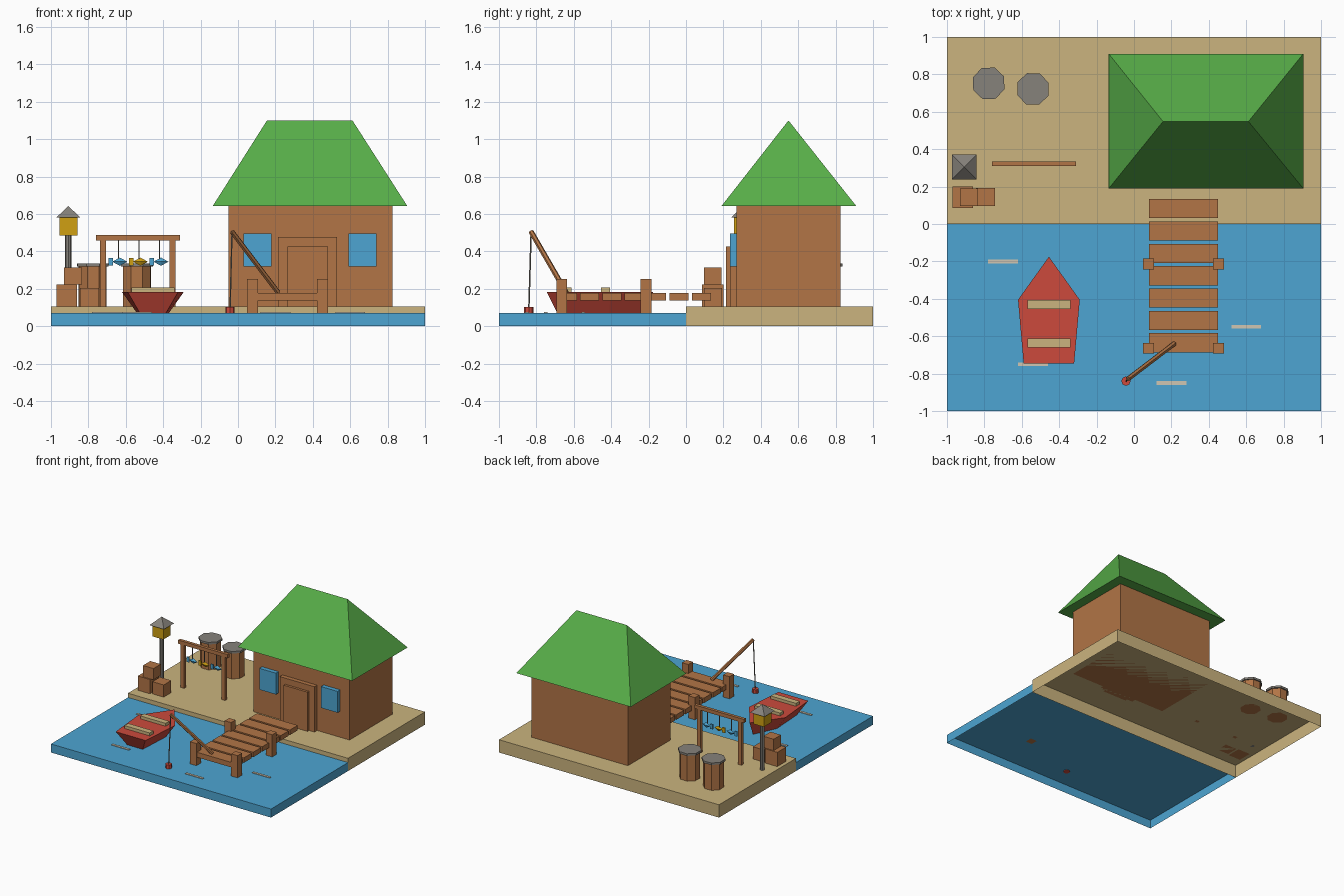
import bpy, bmesh, math
from mathutils import Vector

if "Cube" in bpy.data.objects:
    bpy.data.objects.remove(bpy.data.objects["Cube"], do_unlink=True)


def srgb(*rgb):
    return tuple((c / 255 / 12.92) if c < 11 else ((c / 255 + 0.055) / 1.055) ** 2.4 for c in rgb) + (1.0,)


def material(name, *rgb):
    m = bpy.data.materials.new(name)
    m.use_nodes = True
    m.diffuse_color = srgb(*rgb)
    bsdf = m.node_tree.nodes["Principled BSDF"]
    bsdf.inputs["Base Color"].default_value = srgb(*rgb)
    bsdf.inputs["Roughness"].default_value = 0.9
    return m


sand = material("sand", 203, 180, 126)
water = material("water_blue", 77, 165, 210)
wood = material("wood_brown", 178, 117, 70)
green = material("roof_green", 87, 173, 72)
red = material("boat_red", 204, 74, 60)
yellow = material("lamp_yellow", 208, 160, 18)
grey = material("metal_grey", 134, 130, 123)
foam = material("foam_beige", 208, 198, 178)


def finish(name, bm, mat):
    bmesh.ops.recalc_face_normals(bm, faces=bm.faces)
    mesh = bpy.data.meshes.new(name)
    bm.to_mesh(mesh)
    bm.free()
    mesh.materials.append(mat)
    obj = bpy.data.objects.new(name, mesh)
    bpy.context.collection.objects.link(obj)
    return obj


def box(name, x, y, z, mat, open_bottom=False):
    """Box from (low, high) ranges on each axis."""
    bm = bmesh.new()
    bmesh.ops.create_cube(bm, size=1)
    for v in bm.verts:
        v.co = [r[0] + (c + 0.5) * (r[1] - r[0]) for c, r in zip(v.co, (x, y, z))]
    if open_bottom:
        bm.normal_update()
        bmesh.ops.delete(bm, geom=[f for f in bm.faces if f.normal.z < -0.5], context='FACES')
        # keep outward normals on the open shell
        mesh = finish(name, bm, mat)
        return mesh
    return finish(name, bm, mat)


def rod(name, a, b, radius, sides, mat, end_radius=None, turn=0.0):
    """Prism or cone running from point a to point b."""
    a, b = Vector(a), Vector(b)
    bm = bmesh.new()
    bmesh.ops.create_cone(bm, cap_ends=True, segments=sides, radius1=radius,
                          radius2=radius if end_radius is None else end_radius,
                          depth=(b - a).length)
    spin = Vector((0, 0, 1)).rotation_difference(b - a).to_matrix()
    for v in bm.verts:
        c, s = math.cos(turn), math.sin(turn)
        p = Vector((v.co.x * c - v.co.y * s, v.co.x * s + v.co.y * c, v.co.z))
        v.co = spin @ p + (a + b) / 2
    return finish(name, bm, mat)


def loft(name, low, low_z, high, high_z, mat):
    """Solid between two outlines with matching point counts."""
    bm = bmesh.new()
    lo = [bm.verts.new((x, y, low_z)) for x, y in low]
    hi = [bm.verts.new((x, y, high_z)) for x, y in high]
    bm.faces.new(lo)
    bm.faces.new(hi)
    for i in range(len(lo)):
        j = (i + 1) % len(lo)
        bm.faces.new((lo[i], lo[j], hi[j], hi[i]))
    return finish(name, bm, mat)


# Ground: open-bottomed shore and water slabs
box("shore", (-1, 1), (0, 1), (0, 0.105), sand, True)
box("water", (-1, 1), (-1, 0), (0, 0.07), water, True)
for i, (x, y) in enumerate([(-0.7, -0.2), (-0.54, -0.75), (0.6, -0.55), (0.2, -0.85)]):
    box(f"ripple_{i}", (x - 0.08, x + 0.08), (y - 0.01, y + 0.01), (0.07, 0.075), foam)

# House
box("house_walls", (-0.05, 0.825), (0.27, 0.825), (0.105, 0.645), wood)
bm = bmesh.new()
eaves = [bm.verts.new((x, y, 0.643)) for x, y in ((-0.135, 0.19), (0.905, 0.19), (0.905, 0.91), (-0.135, 0.91))]
west, east = [bm.verts.new((x, 0.548, 1.1)) for x in (0.155, 0.612)]
for f in (eaves, (eaves[0], eaves[1], east, west), (eaves[1], eaves[2], east),
          (eaves[2], eaves[3], west, east), (eaves[3], eaves[0], west)):
    bm.faces.new(f)
finish("hip_roof", bm, green)
box("door_frame", (0.215, 0.53), (0.235, 0.275), (0.105, 0.477), wood)
box("door", (0.265, 0.482), (0.215, 0.24), (0.105, 0.427), wood)
for side, x in (("right", 0.105), ("left", 0.665)):
    box(f"window_{side}", (x - 0.075, x + 0.075), (0.235, 0.275), (0.32, 0.495), water)

# Dock
for i in range(7):
    y = 0.082 - i * 0.1195
    box(f"dock_plank_{i}", (0.08, 0.45), (y - 0.051, y + 0.051), (0.137, 0.178), wood)
for x in (0.078, 0.452):
    for y in (-0.214, -0.664):
        box("dock_post", (x - 0.029, x + 0.029), (y - 0.029, y + 0.029), (0.07, 0.252), wood)

# Fishing rod, line and float
tip = (-0.032, -0.828, 0.505)
rod("fishing_rod", (0.215, -0.64, 0.18), tip, 0.014, 6, wood)
rod("fishing_line", (-0.042, -0.84, 0.1), tip, 0.004, 6, grey)
rod("fishing_float", (-0.043, -0.84, 0.065), (-0.043, -0.84, 0.102), 0.025, 8, red)

# Rowing boat
cx, cy = -0.455, -0.43
rim = [(cx, -0.175), (-0.62, -0.405), (-0.59, -0.745), (-0.32, -0.745), (-0.29, -0.405)]
keel = [(cx + (x - cx) * 0.52, cy + (y - cy) * 0.82) for x, y in rim]
loft("boat_hull", keel, 0.071, rim, 0.183, red)
for y in (-0.43, -0.637):
    box("boat_seat", (-0.57, -0.34), (y - 0.024, y + 0.024), (0.18, 0.207), sand)

# Crates
box("crate_low", (-0.97, -0.86), (0.085, 0.2), (0.105, 0.222), wood)
box("crate_stacked", (-0.93, -0.835), (0.095, 0.19), (0.222, 0.315), wood)
box("crate_side", (-0.845, -0.742), (0.095, 0.193), (0.105, 0.205), wood)

# Lamp post
lx, ly = -0.907, 0.305
rod("lamp_pole", (lx, ly, 0.105), (lx, ly, 0.49), 0.018, 8, grey)
box("lamp_glass", (lx - 0.048, lx + 0.048), (ly - 0.048, ly + 0.048), (0.485, 0.582), yellow)
rod("lamp_cap", (lx, ly, 0.58), (lx, ly, 0.642), 0.093, 4, grey, 0, math.pi / 4)

# Drying rack with hanging fish
ry = 0.322
box("rack_beam", (-0.76, -0.31), (ry - 0.013, ry + 0.013), (0.458, 0.488), wood)
for x in (-0.722, -0.35):
    box("rack_post", (x - 0.016, x + 0.016), (ry - 0.013, ry + 0.013), (0.105, 0.46), wood)
for i, x in enumerate((-0.632, -0.522, -0.412)):
    mat = yellow if i == 1 else water
    rod(f"fish_string_{i}", (x - 0.008, ry, 0.35), (x - 0.008, ry, 0.46), 0.003, 6, grey)
    bm = bmesh.new()
    nose, tail = bm.verts.new((x + 0.04, ry, 0.345)), bm.verts.new((x - 0.04, ry, 0.345))
    ring = [bm.verts.new((x, ry + a, 0.345 + b)) for a, b in ((0.012, 0), (0, 0.022), (-0.012, 0), (0, -0.022))]
    for k in range(4):
        for end in (nose, tail):
            bm.faces.new((ring[k], ring[(k + 1) % 4], end))
    finish(f"fish_body_{i}", bm, mat)
    box(f"fish_tail_{i}", (x - 0.06, x - 0.036), (ry - 0.005, ry + 0.005), (0.325, 0.365), mat)

# Barrels
for i, (x, y, turn) in enumerate([(-0.777, 0.752, 0.42), (-0.54, 0.722, 0.36)]):
    rod(f"barrel_{i}", (x, y, 0.105), (x, y, 0.32), 0.08, 8, wood, None, turn)
    rod(f"barrel_lid_{i}", (x, y, 0.318), (x, y, 0.335), 0.09, 8, grey, None, turn)
